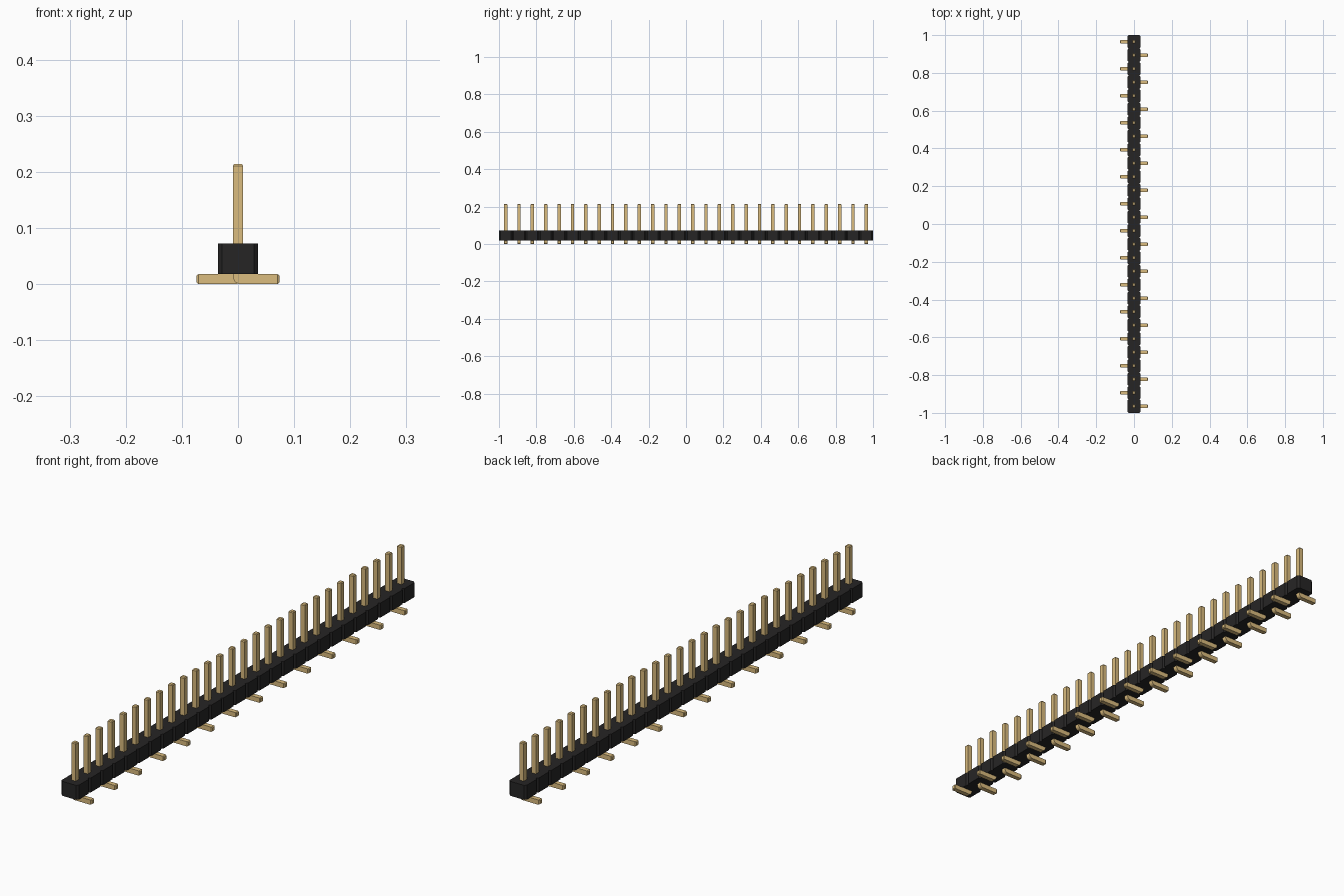
import bpy, bmesh, math
from mathutils import Vector

cube = bpy.data.objects.get("Cube")
if cube:
    bpy.data.objects.remove(cube, do_unlink=True)

COUNT = 28
PITCH = 2 / COUNT
HALF = PITCH / 2
PIN = PITCH / 4            # square pin thickness
CHAMFER = PITCH / 10       # housing corner cut
TIP = 0.0035               # pin end taper
BODY_LOW, BODY_HIGH = PIN, 0.072
PIN_TOP, FOOT_END = 0.2143, 0.0737


def material(name, colour):
    mat = bpy.data.materials.new(name)
    mat.use_nodes = True
    mat.diffuse_color = (*colour, 1)
    shader = next(n for n in mat.node_tree.nodes if n.type == 'BSDF_PRINCIPLED')
    shader.inputs["Base Color"].default_value = (*colour, 1)
    return mat


def prism(outline, sweep):
    """Extrude a closed outline along a vector."""
    bm = bmesh.new()
    face = bm.faces.new([bm.verts.new(p) for p in outline])
    side = bmesh.ops.extrude_face_region(bm, geom=[face])["geom"]
    moved = [g for g in side if isinstance(g, bmesh.types.BMVert)]
    bmesh.ops.translate(bm, verts=moved, vec=sweep)
    bmesh.ops.recalc_face_normals(bm, faces=bm.faces)
    return bm


def mesh_from(bm, name, mat):
    mesh = bpy.data.meshes.new(name)
    bm.to_mesh(mesh)
    bm.free()
    mesh.materials.append(mat)
    return mesh


def place(name, mesh, location=(0, 0, 0)):
    obj = bpy.data.objects.new(name, mesh)
    obj.location = location
    bpy.context.collection.objects.link(obj)
    return obj


def pin_mesh(name, side, mat):
    """L-shaped square pin with a rounded heel and tapered ends."""
    w, r = PIN / 2, PIN * 0.75
    heel = [(r - w - r * math.cos(a), r - r * math.sin(a))
            for a in (math.pi / 2 * i / 6 for i in range(7))]
    profile = [(-w, PIN_TOP - TIP)] + heel + [
        (FOOT_END - TIP, 0), (FOOT_END - TIP, PIN), (w, PIN), (w, PIN_TOP - TIP)]
    bm = prism([(side * x, -w, z) for x, z in profile], Vector((0, PIN, 0)))
    # Taper the upper tip and the foot end
    for axis in (Vector((0, 0, 1)), Vector((side, 0, 0))):
        bm.normal_update()
        end = max((f for f in bm.faces if f.normal.dot(axis) > 0.99),
                  key=lambda f: f.calc_center_median().dot(axis))
        bmesh.ops.inset_region(bm, faces=[end], thickness=TIP, depth=TIP)
    return mesh_from(bm, name, mat)


black = material("black plastic", (0.0194, 0.0185, 0.0185))
gold = material("gold metal", (0.708, 0.504, 0.210))

# Housing: one strip with notched edges between the pin positions
right_edge = []
for i in range(COUNT):
    y0, y1 = -1 + i * PITCH, -1 + (i + 1) * PITCH
    right_edge += [(HALF - CHAMFER, y0), (HALF, y0 + CHAMFER), (HALF, y1 - CHAMFER)]
right_edge.append((HALF - CHAMFER, 1))
outline = right_edge + [(-x, y) for x, y in reversed(right_edge)]
strip = prism([(x, y, BODY_LOW) for x, y in outline],
              Vector((0, 0, BODY_HIGH - BODY_LOW)))
place("housing", mesh_from(strip, "housing", black))

# Pins: feet alternate between the two sides
pins = [pin_mesh("left_pin", 1, gold), pin_mesh("right_pin", -1, gold)]
for i in range(COUNT):
    mesh = pins[i % 2]
    place(f"{mesh.name}_{i + 1}", mesh, (0, -1 + (i + 0.5) * PITCH, 0))
